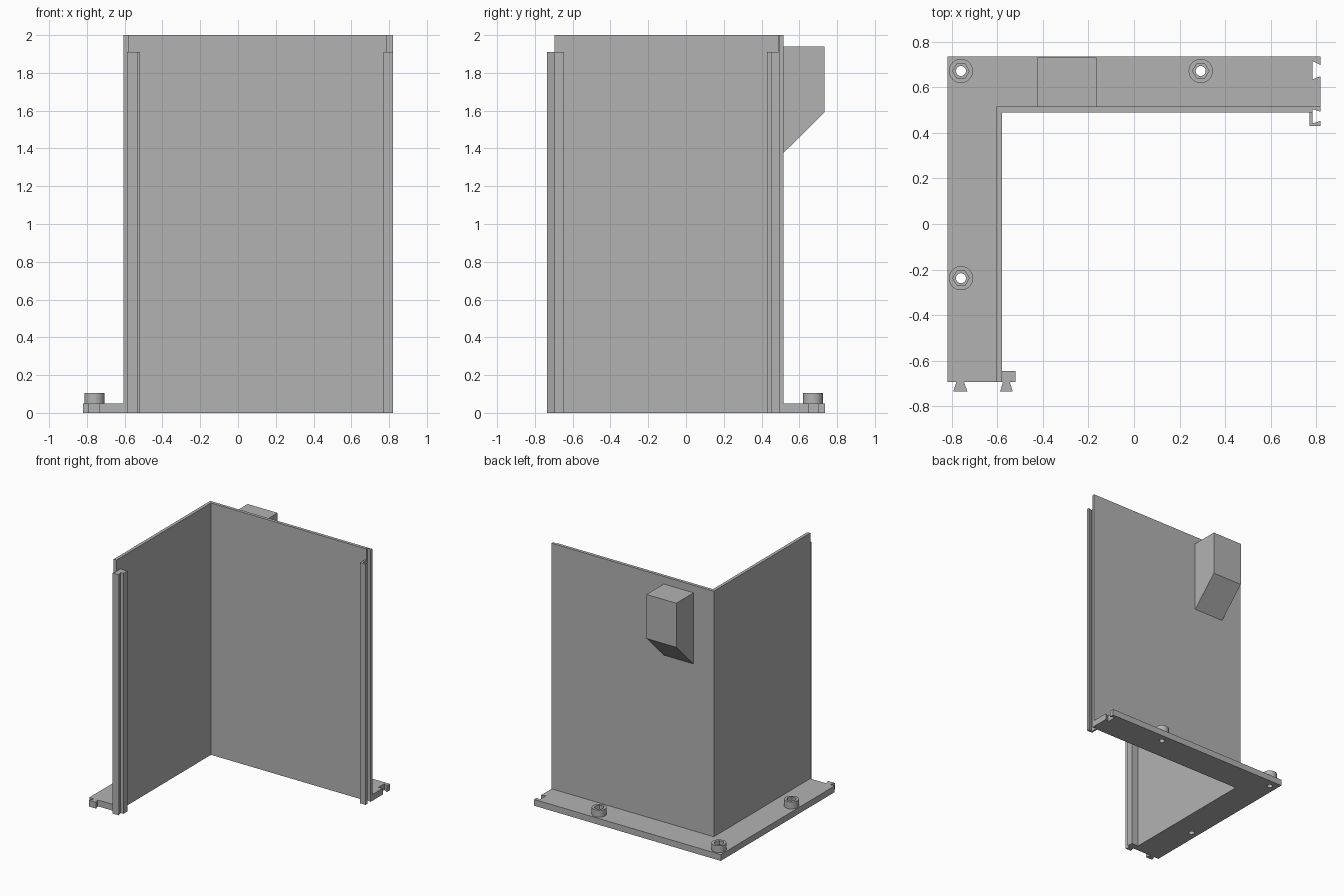
import bpy, bmesh, math
from mathutils import Matrix

if "Cube" in bpy.data.objects:
    bpy.data.objects.remove(bpy.data.objects["Cube"])

grey = bpy.data.materials.new("plain grey")
grey.use_nodes = True
colour = (0.45, 0.45, 0.45, 1)
grey.diffuse_color = colour
grey.node_tree.nodes["Principled BSDF"].inputs["Base Color"].default_value = colour


def prism(name, outline, low, high, turn=None):
    """Extrude a flat outline from low to high, optionally turned."""
    bm = bmesh.new()
    face = bm.faces.new([bm.verts.new((x, y, low)) for x, y in outline])
    moved = bmesh.ops.extrude_face_region(bm, geom=[face])["geom"]
    bmesh.ops.translate(bm, vec=(0, 0, high - low),
                        verts=[v for v in moved if isinstance(v, bmesh.types.BMVert)])
    if turn:
        bm.transform(turn)
    bmesh.ops.recalc_face_normals(bm, faces=bm.faces)
    mesh = bpy.data.meshes.new(name)
    bm.to_mesh(mesh)
    bm.free()
    mesh.materials.append(grey)
    obj = bpy.data.objects.new(name, mesh)
    bpy.context.collection.objects.link(obj)
    return obj


def ring(x, y, radius, sides):
    return [(x + radius * math.cos(math.tau * i / sides),
             y + radius * math.sin(math.tau * i / sides)) for i in range(sides)]


def cut(target, cutter):
    """Subtract the cutter, then discard it."""
    mod = target.modifiers.new("cut", 'BOOLEAN')
    mod.object, mod.solver = cutter, 'EXACT'
    bpy.context.view_layer.objects.active = target
    bpy.ops.object.modifier_apply(modifier=mod.name)
    bpy.data.objects.remove(cutter)


# Main edges of the corner panel
LEFT, RIGHT, BACK, FRONT = -0.82, 0.82, 0.735, -0.695
TIP, SLOT = -0.735, 0.785            # dovetail tip and slot floor
OUT_X, IN_X, OUT_Y, IN_Y = -0.605, -0.58, 0.515, 0.49
FLANGE, RAIL_TOP, WALL_TOP = 0.05, 1.91, 2.0

# Tall L-shaped wall, with the slot nicked out of its right end
prism("corner_wall", [
    (OUT_X, FRONT), (IN_X, FRONT), (IN_X, IN_Y), (SLOT, IN_Y), (SLOT, 0.504),
    (RIGHT, 0.493), (RIGHT, OUT_Y), (OUT_X, OUT_Y)], 0, WALL_TOP)

# Bottom flange with a dovetail at the front and a matching slot at the right
flange = prism("base_flange", [
    (LEFT, FRONT), (-0.78, FRONT), (-0.794, TIP), (-0.732, TIP), (-0.746, FRONT),
    (OUT_X, FRONT), (OUT_X, OUT_Y), (RIGHT, OUT_Y), (RIGHT, 0.649), (SLOT, 0.636),
    (SLOT, 0.715), (RIGHT, 0.698), (RIGHT, BACK), (LEFT, BACK)], 0, FLANGE)

# Joining rails on the inner faces
prism("dovetail_rail", [
    (IN_X, -0.645), (IN_X, FRONT), (-0.576, FRONT), (-0.588, TIP), (-0.533, TIP),
    (-0.545, FRONT), (-0.52, FRONT), (-0.52, -0.645)], 0, RAIL_TOP)
prism("slotted_rail", [
    (0.77, IN_Y), (0.77, 0.43), (RIGHT, 0.43), (RIGHT, 0.453),
    (SLOT, 0.442), (SLOT, IN_Y)], 0, RAIL_TOP)

# Screw bosses with hexagonal sockets over through holes
for i, (x, y) in enumerate([(-0.76, 0.672), (0.293, 0.672), (-0.76, -0.238)]):
    cut(flange, prism("hole_cutter", ring(x, y, 0.022, 24), -0.1, 0.2))
    boss = prism(f"screw_boss_{i + 1}", ring(x, y, 0.053, 40), FLANGE, 0.105)
    cut(boss, prism("socket_cutter", ring(x, y, 0.036, 6), 0, 0.2))
    bpy.ops.object.select_all(action='DESELECT')
    boss.select_set(True)
    bpy.ops.object.shade_smooth_by_angle(angle=math.radians(30))

# Bracket block with a sloping underside, drawn in y-z and turned along x
side_on = Matrix(((0, 0, 1, 0), (1, 0, 0, 0), (0, 1, 0, 0), (0, 0, 0, 1)))
prism("back_bracket", [
    (OUT_Y, 1.375), (0.732, 1.59), (0.732, 1.94), (OUT_Y, 1.94)],
    -0.427, -0.165, side_on)
